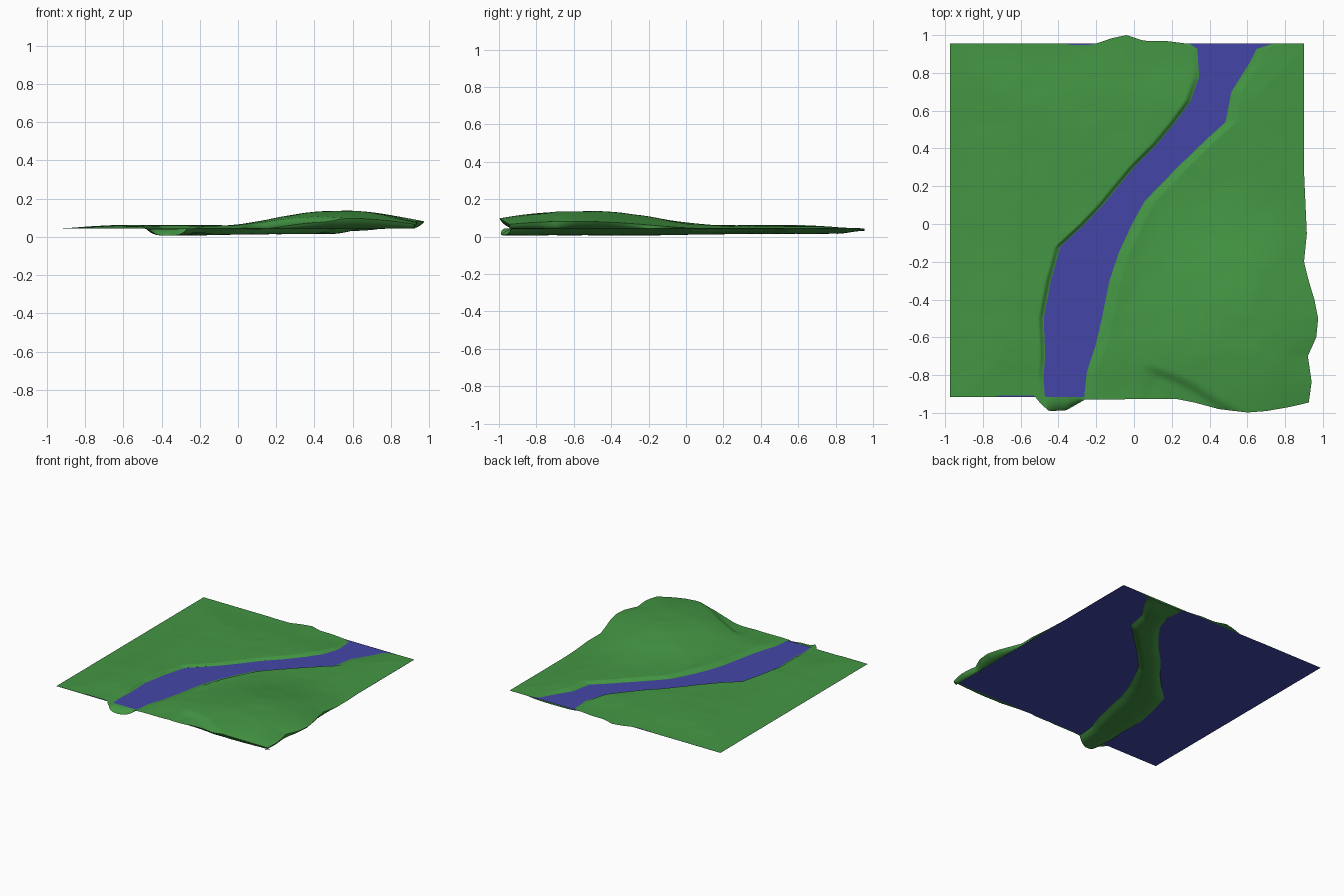
import bpy
from mathutils import Vector, noise

if "Cube" in bpy.data.objects:
    bpy.data.objects.remove(bpy.data.objects["Cube"])

X0, X1, Y0, Y1 = -0.975, 0.90, -0.915, 0.955   # nominal sheet limits
WATER = 0.042
ROWS, LEFT, BED, RIGHT, SKIRT = 130, 44, 18, 70, 6


def smooth(t):
    t = max(0.0, min(1.0, t))
    return t * t * (3 - 2 * t)


def lookup(points, v):
    """Piecewise interpolation through (position, value) pairs."""
    if v <= points[0][0]:
        return points[0][1]
    for (a, p), (b, q) in zip(points, points[1:]):
        if v <= b:
            return p + (q - p) * (v - a) / (b - a)
    return points[-1][1]


# River banks: x as a function of y
LEFT_BANK = [(-0.915, -0.465), (-0.8, -0.48), (-0.7, -0.47), (-0.5, -0.478), (-0.3, -0.44),
             (-0.12, -0.39), (0, -0.26), (0.1, -0.165), (0.3, 0.0), (0.42, 0.12), (0.54, 0.22),
             (0.65, 0.30), (0.78, 0.345), (0.93, 0.335), (0.955, 0.29)]
RIGHT_BANK = [(-0.915, -0.265), (-0.78, -0.25), (-0.65, -0.205), (-0.5, -0.17), (-0.3, -0.13),
              (-0.15, -0.08), (0, -0.01), (0.12, 0.055), (0.3, 0.23), (0.45, 0.385), (0.54, 0.485),
              (0.7, 0.515), (0.85, 0.61), (0.93, 0.65), (0.955, 0.74)]
# Outward bulges of the sheet edges
FRONT = [(-0.74, 0), (-0.7, -0.008), (-0.53, -0.008), (-0.49, 0.04), (-0.45, 0.075), (-0.36, 0.072),
         (-0.26, 0.015), (0.22, 0.01), (0.32, 0.03), (0.45, 0.065), (0.6, 0.083), (0.7, 0.075),
         (0.8, 0.055), (0.9, 0.03)]
RIGHT_EDGE = [(-0.915, 0.025), (-0.82, 0.04), (-0.7, 0.02), (-0.6, 0.065), (-0.5, 0.075), (-0.4, 0.055),
              (-0.3, 0.025), (-0.2, 0.0), (-0.05, 0.015), (0.1, 0.008), (0.28, 0)]
BACK = [(-0.37, 0), (-0.34, -0.008), (-0.24, -0.008), (-0.2, 0.0), (-0.12, 0.028), (-0.04, 0.045),
        (0.05, 0.015), (0.16, 0.015), (0.28, 0)]


def hill(x, y):
    rx = 0.60 if x < 0.55 else 0.58
    ry = 0.80 if y > -0.62 else 0.62
    r = (((abs(x - 0.55) / rx) ** 2.3 + (abs(y + 0.62) / ry) ** 2.3)) ** (1 / 2.3)
    h = 0.075 * smooth(1.12 * (1 - r) + 0.06)
    # steep scarp along the front-left of the hill
    scarp = smooth((-0.80 - 0.34 * (x - 0.25) - y) / 0.05) * smooth((x - 0.02) / 0.12)
    return h - 0.018 * scarp * smooth((0.75 - x) / 0.25)


def ground(x, y, bank_dist, steep):
    edge = min(x - X0, X1 - x + 0.03, y - Y0 + 0.05, Y1 - y)
    z = WATER + 0.0015 + 0.016 * smooth(edge / 0.36)
    n = noise.noise(Vector((x * 4, y * 4, 1.7))) + 0.5 * noise.noise(Vector((x * 9, y * 9, 4)))
    z += 0.0035 * n * smooth(edge / 0.2)
    if x > -0.3:
        z += max(0.0, hill(x, y))
    return WATER + max(0.001, z - WATER) * smooth(bank_dist / steep)


def surface_point(col, y):
    """Column runs left plain, river bed, right plain."""
    a, b = lookup(LEFT_BANK, y), lookup(RIGHT_BANK, y)
    if col <= LEFT:
        t = 1 - (1 - col / LEFT) ** 1.6
        x = X0 + (a - X0) * t
        z = ground(x, y, a - x, 0.03)
    elif col < LEFT + BED:
        u = (col - LEFT) / BED
        x = a + (b - a) * u
        depth = 0.035 - 0.008 * smooth((y + 0.3) / 0.8) - 0.016 * smooth((y - 0.8) / 0.15)
        z = WATER - depth * (1 - abs(2 * u - 1) ** 3.5)
        z += 0.0015 * noise.noise(Vector((x * 12, y * 12, 0))) * (1 - abs(2 * u - 1))
    else:
        t = ((col - LEFT - BED) / RIGHT) ** 1.3
        x = b + (X1 - b) * t
        z = ground(x, y, x - b, 0.06)
    # push the rim outward
    dx = lookup(RIGHT_EDGE, y) * smooth(1 - (X1 - x) / 0.25)
    dy = (lookup(BACK, x) * smooth(1 - (Y1 - y) / 0.2)
          - lookup(FRONT, x) * smooth(1 - (y - Y0) / 0.2))
    return Vector((x + dx, y + dy, z))


def curl(p, axis, limit, sign):
    """Points rolling from a rim vertex back to the nominal sheet edge."""
    out = []
    off = (p[axis] - limit) * sign
    for k in range(1, SKIRT + 1):
        t = k / SKIRT
        q = p.copy()
        q[axis] = limit + sign * (max(off, 0) * (1 - t * t) + min(off, 0))
        q.z = p.z + (WATER + 0.001 - p.z) * smooth(t)
        out.append(q)
    return out


def make_object(name, verts, faces, color):
    mesh = bpy.data.meshes.new(name)
    mesh.from_pydata(verts, [], faces)
    obj = bpy.data.objects.new(name, mesh)
    bpy.context.collection.objects.link(obj)
    mat = bpy.data.materials.new(name + "_color")
    mat.diffuse_color = color
    mat.use_nodes = True
    mat.node_tree.nodes["Principled BSDF"].inputs["Base Color"].default_value = mat.diffuse_color
    mesh.materials.append(mat)
    return obj


# Terrain sheet with river bed, hill and rolled rims
rows = []
for j in range(ROWS + 1):
    y = Y0 + (Y1 - Y0) * j / ROWS
    row = [surface_point(i, y) for i in range(LEFT + BED + RIGHT + 1)]
    rows.append(row + curl(row[-1], 0, X1, 1))
front = list(zip(*[curl(p, 1, Y0, -1) for p in rows[0]]))
back = list(zip(*[curl(p, 1, Y1, 1) for p in rows[-1]]))
rows = front[::-1] + rows + back
w = len(rows[0])
faces = [(j * w + i, j * w + i + 1, (j + 1) * w + i + 1, (j + 1) * w + i)
         for j in range(len(rows) - 1) for i in range(w - 1)]
terrain = make_object("grass_terrain", [p for r in rows for p in r], faces, (0.057, 0.305, 0.057, 1))
bpy.context.view_layer.objects.active = terrain
terrain.select_set(True)
bpy.ops.object.shade_smooth_by_angle(angle=0.7)

# Flat water sheet
make_object("river_water", [(X0, Y0, WATER), (X1, Y0, WATER), (X1, Y1, WATER), (X0, Y1, WATER)],
            [(0, 1, 2, 3)], (0.057, 0.062, 0.39, 1))
